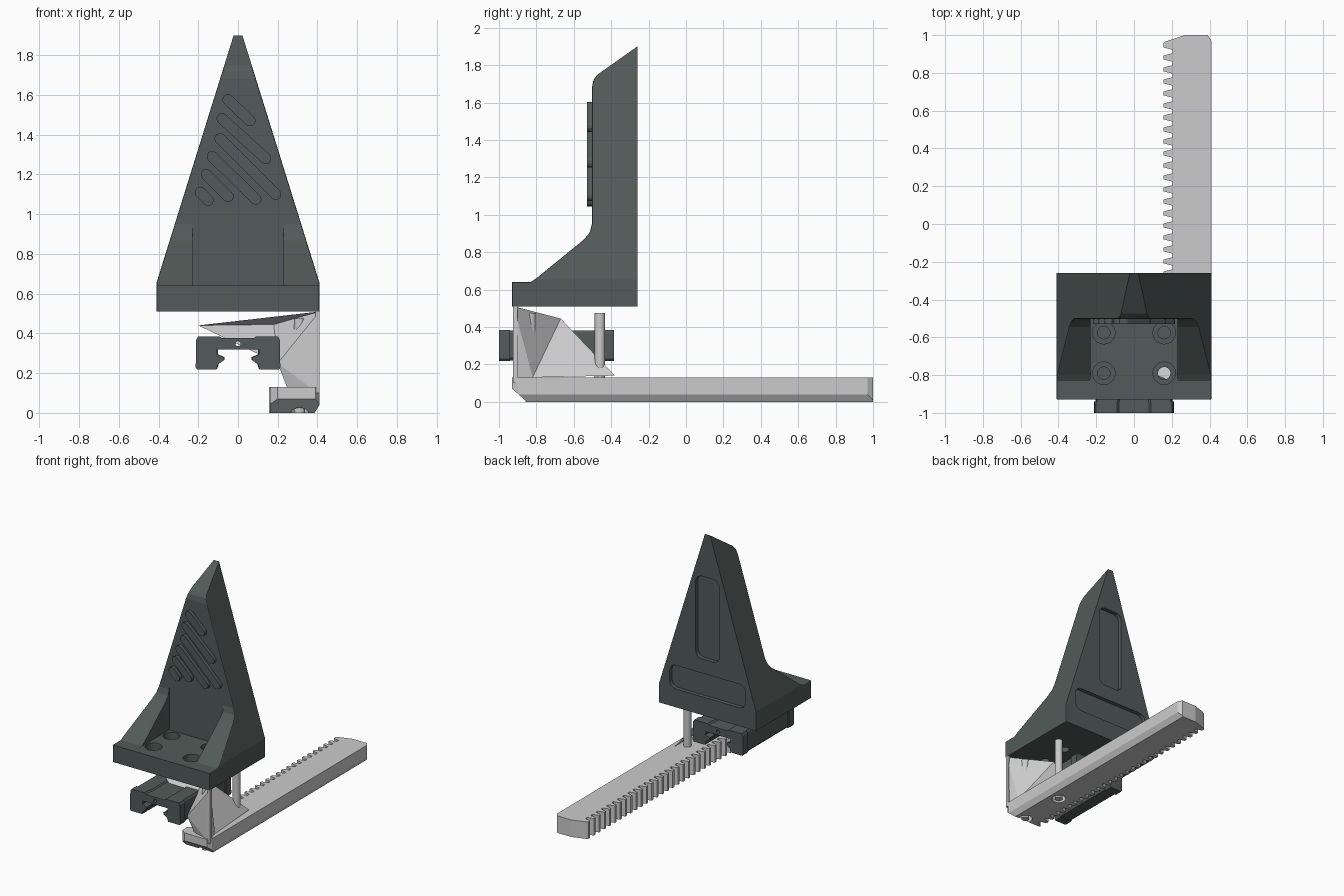
import bpy, bmesh, math
from mathutils import Vector

if "Cube" in bpy.data.objects:
    bpy.data.objects.remove(bpy.data.objects["Cube"])


def material(name, rgb):
    m = bpy.data.materials.new(name)
    m.diffuse_color = (*rgb, 1)
    m.use_nodes = True
    m.node_tree.nodes["Principled BSDF"].inputs["Base Color"].default_value = m.diffuse_color
    return m


DARK = material("dark_plastic", (0.085, 0.105, 0.1))
LIGHT = material("light_plastic", (0.6, 0.63, 0.6))


def finish(name, bm, mat):
    bmesh.ops.recalc_face_normals(bm, faces=bm.faces)
    me = bpy.data.meshes.new(name)
    bm.to_mesh(me)
    bm.free()
    ob = bpy.data.objects.new(name, me)
    bpy.context.collection.objects.link(ob)
    me.materials.append(mat)
    return ob


def prism_bm(pts, axis, a, b):
    """Extrude a 2D outline from a to b along an axis."""
    def place(p, d):
        return {"x": (d, p[0], p[1]), "y": (p[0], d, p[1]), "z": (p[0], p[1], d)}[axis]
    bm = bmesh.new()
    f = bm.faces.new([bm.verts.new(place(p, a)) for p in pts])
    ex = bmesh.ops.extrude_face_region(bm, geom=[f])
    step = Vector(place((0, 0), b - a))
    bmesh.ops.translate(bm, vec=step, verts=[v for v in ex["geom"] if isinstance(v, bmesh.types.BMVert)])
    bmesh.ops.recalc_face_normals(bm, faces=bm.faces)
    return bm


def prism(name, pts, axis, a, b, mat=DARK):
    return finish(name, prism_bm(pts, axis, a, b), mat)


def circle(cx, cy, r, n=20):
    return [(cx + r * math.cos(2 * math.pi * i / n), cy + r * math.sin(2 * math.pi * i / n)) for i in range(n)]


def rounded(x0, y0, x1, y1, r, n=4):
    pts = []
    for cx, cy, a0 in ((x1 - r, y1 - r, 0), (x0 + r, y1 - r, 90), (x0 + r, y0 + r, 180), (x1 - r, y0 + r, 270)):
        for i in range(n + 1):
            a = math.radians(a0 + 90 * i / n)
            pts.append((cx + r * math.cos(a), cy + r * math.sin(a)))
    return pts


def capsule(x1, y1, x2, y2, r, n=6):
    a = math.atan2(y2 - y1, x2 - x1)
    pts = []
    for cx, cy, s in ((x2, y2, -math.pi / 2), (x1, y1, math.pi / 2)):
        for i in range(n + 1):
            t = a + s + math.pi * i / n
            pts.append((cx + r * math.cos(t), cy + r * math.sin(t)))
    return pts


def cut(ob, cutter):
    m = ob.modifiers.new("cut", "BOOLEAN")
    m.operation, m.solver, m.object = "DIFFERENCE", "EXACT", cutter
    bpy.context.view_layer.objects.active = ob
    bpy.ops.object.modifier_apply(modifier=m.name)
    bpy.data.objects.remove(cutter)


def slice_off(bm, co, no):
    r = bmesh.ops.bisect_plane(bm, geom=bm.verts[:] + bm.edges[:] + bm.faces[:],
                               plane_co=co, plane_no=no, clear_outer=True)
    edges = [e for e in r["geom_cut"] if isinstance(e, bmesh.types.BMEdge)]
    bmesh.ops.holes_fill(bm, edges=edges, sides=0)


# tower: side profile, tapered to a narrow tip
side = [(-0.93, 0.51), (-0.26, 0.51), (-0.26, 1.9), (-0.475, 1.748), (-0.495, 1.72), (-0.503, 1.68),
        (-0.503, 0.95), (-0.515, 0.905), (-0.545, 0.868), (-0.8, 0.66), (-0.83, 0.64), (-0.93, 0.64)]
bm = prism_bm(side, "x", -0.41, 0.41)
for s in (-1, 1):
    slice_off(bm, (s * 0.41, 0, 0.655), (s * 1.245, 0, 0.388))
bmesh.ops.recalc_face_normals(bm, faces=bm.faces)
bm.normal_update()
rim = []
for e in bm.edges:
    if len(e.link_faces) == 2 and all(v.co.y < -0.27 for v in e.verts) and min(v.co.z for v in e.verts) < 1.74:
        flags = [abs(f.normal.x) > 0.5 for f in e.link_faces]
        if flags[0] != flags[1] and max(v.co.z for v in e.verts) > 0.52:
            rim.append(e)
bmesh.ops.bevel(bm, geom=rim, offset=0.016, segments=2, profile=0.5, affect="EDGES", clamp_overlap=True)
tower = finish("tower", bm, DARK)

# front pocket between the side gussets, and recesses in the back
cut(tower, prism("pocket", [(-0.23, -0.88), (0.23, -0.88), (0.23, -0.501), (-0.23, -0.501)], "z", 0.639, 0.96))
cut(tower, prism("slot", rounded(-0.1, 0.94, 0.1, 1.57, 0.05), "y", -0.29, -0.2))
cut(tower, prism("slot", rounded(-0.32, 0.65, 0.32, 0.83, 0.05), "y", -0.29, -0.2))

# counterbored screw holes
for x in (-0.16, 0.16):
    for y in (-0.79, -0.575):
        cut(tower, prism("bore", circle(x, y, 0.06), "z", 0.58, 0.72))
        cut(tower, prism("bore", circle(x, y, 0.033), "z", 0.45, 0.62))

# raised diagonal grip ribs
ribs = [(-0.05, 1.575, 0.06, 1.47), (-0.09, 1.38, 0.19, 1.1), (-0.13, 1.29, 0.09, 1.075),
        (-0.08, 1.48, 0.14, 1.28), (-0.16, 1.2, -0.05, 1.09), (-0.19, 1.11, -0.15, 1.07)]
for i, r in enumerate(ribs):
    prism(f"grip_rib_{i + 1}", capsule(*r, 0.028), "y", -0.53, -0.49)

# slider block: channel section with end caps
half = [(0.2, 0.385), (0.21, 0.37), (0.213, 0.23), (0.205, 0.218), (0.11, 0.218), (0.1, 0.245),
        (0.072, 0.265), (0.072, 0.28), (0.105, 0.295), (0.105, 0.32)]
section = half + [(-x, z) for x, z in reversed(half)] + [(-0.09, 0.385), (-0.08, 0.376), (0.08, 0.376), (0.09, 0.385)]
for name, a, b, k in (("slider_body", -0.94, -0.445, 0.96), ("slider_cap_front", -1, -0.94, 1),
                      ("slider_cap_back", -0.445, -0.385, 1)):
    ob = prism(name, [(x * k, 0.3 + (z - 0.3) * k) for x, z in section], "y", a, b)
    cut(ob, prism("port", circle(0, 0.348, 0.013, 12), "y", a - 0.05, b + 0.05))

# toothed rack
outline = [(0.39, -0.93), (0.41, -0.9), (0.41, 0.97), (0.39, 1.0), (0.27, 1.0), (0.165, 0.965)]
pitch = 0.0635
for i in range(28):
    y = 0.945 - i * pitch
    outline += [(0.155, y + 0.01), (0.155, y - 0.01), (0.203, y - 0.022), (0.203, y - pitch + 0.022)]
outline += [(0.16, -0.84), (0.16, -0.9), (0.2, -0.93)]
bm = prism_bm(outline, "z", 0, 0.13)
slice_off(bm, (0, -0.93, 0.07), (0, -0.7, -0.8))
slice_off(bm, (0.41, 0, 0.04), (0.8, 0, -0.5))
rack = finish("rack", bm, LIGHT)

# upright pins with recesses under the rack
for i, y in enumerate((-0.46, -0.83)):
    cut(rack, prism("recess", circle(0.31, y, 0.05), "z", -0.05, 0.05))
    pin = prism(f"pin_{i + 1}", circle(0.31, y, 0.028), "z", 0.0, 0.475, LIGHT)
    pin.select_set(True)
    bpy.context.view_layer.objects.active = pin
    bpy.ops.object.shade_smooth_by_angle()
    pin.select_set(False)

# thin faceted bracket joining the rack to the tower
top, mid, tip = (0.41, -0.92, 0.51), (0.18, -0.67, 0.445), (-0.2, -0.67, 0.44)
inner, foot = (0.2, -0.9, 0.25), (0.4, -0.92, 0.1)
base, heel, low = (0.38, -0.82, 0.13), (0.36, -0.38, 0.14), (0.25, -0.88, 0.12)
bm = bmesh.new()
vert = {p: bm.verts.new(p) for p in (top, mid, tip, inner, foot, base, heel, low)}
for tri in ((top, mid, tip), (tip, mid, inner), (top, inner, mid), (top, foot, inner), (inner, foot, low),
            (top, mid, base), (mid, heel, base), (top, base, foot)):
    bm.faces.new([vert[p] for p in tri])
finish("bracket", bm, LIGHT)
prism("bracket_edge", [(0.39, -0.925), (0.41, -0.925), (0.41, -0.9), (0.39, -0.9)], "z", 0.1, 0.51, LIGHT)
